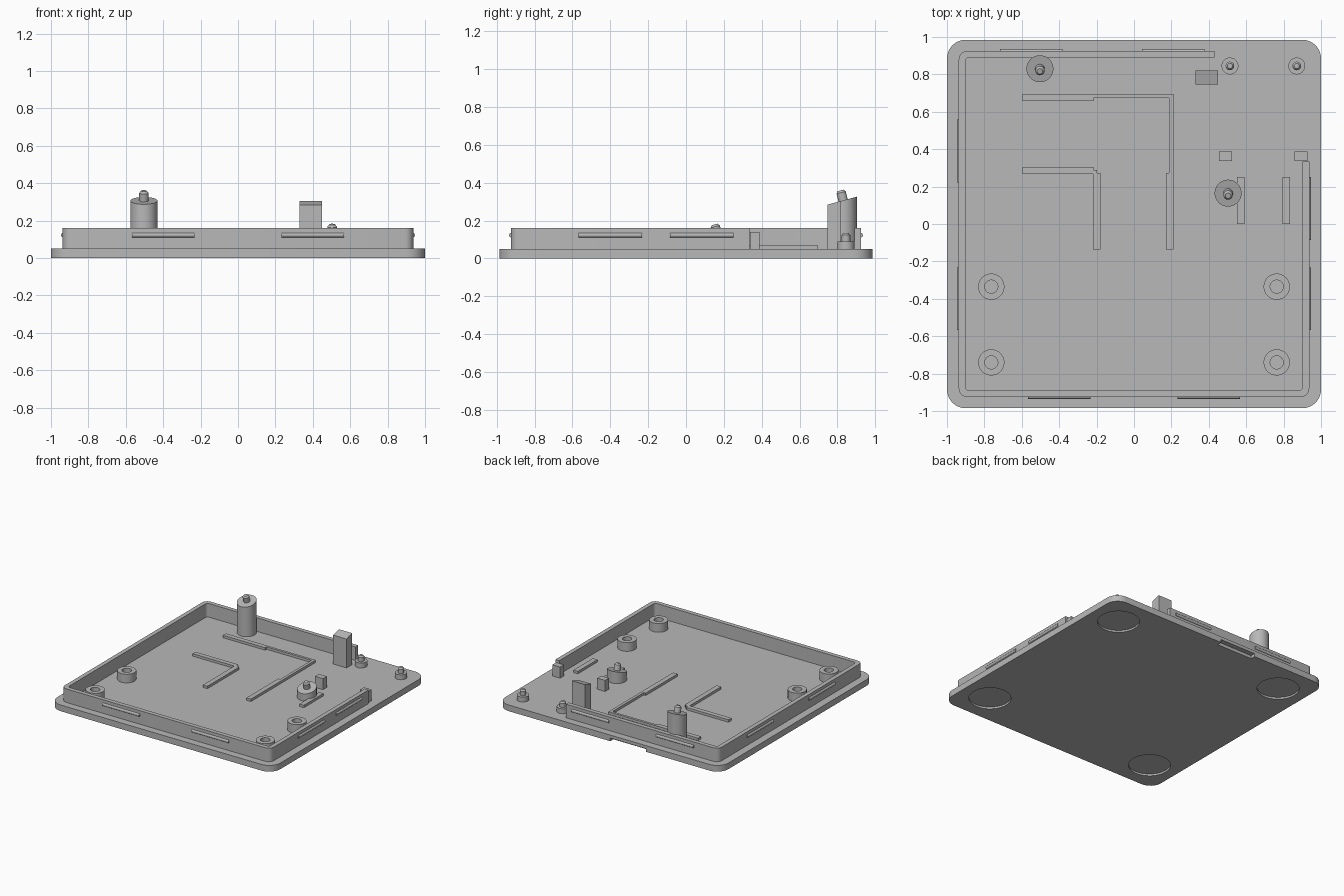
import bpy, bmesh
from math import sin, cos, pi, radians
from mathutils import Matrix, Vector

if "Cube" in bpy.data.objects:
    bpy.data.objects.remove(bpy.data.objects["Cube"], do_unlink=True)

grey = bpy.data.materials.new("matte grey")
grey.use_nodes = True
grey.diffuse_color = (0.48, 0.48, 0.48, 1)
grey.node_tree.nodes["Principled BSDF"].inputs["Base Color"].default_value = grey.diffuse_color

FLOOR = 0.05
SUNK = FLOOR - 0.004   # parts sink slightly into the plate
TILT = radians(15)


def slope(y):
    """Height of the tilted plane that trims the sloped supports."""
    return 0.285 + 0.27 * (y - 0.75)


def finish(name, bm):
    bmesh.ops.recalc_face_normals(bm, faces=bm.faces)
    mesh = bpy.data.meshes.new(name)
    bm.to_mesh(mesh)
    bm.free()
    obj = bpy.data.objects.new(name, mesh)
    bpy.context.collection.objects.link(obj)
    mesh.materials.append(grey)
    bpy.ops.object.select_all(action='DESELECT')
    obj.select_set(True)
    bpy.context.view_layer.objects.active = obj
    bpy.ops.object.shade_smooth_by_angle(angle=radians(35))
    return obj


def prism(name, outline, z0, z1):
    """Extrude an outline from z0 to z1; z1 may be a function of y."""
    bm = bmesh.new()
    face = bm.faces.new([bm.verts.new((x, y, z0)) for x, y in outline])
    new = bmesh.ops.extrude_face_region(bm, geom=[face])["geom"]
    for v in new:
        if isinstance(v, bmesh.types.BMVert):
            v.co.z = z1(v.co.y) if callable(z1) else z1
    return finish(name, bm)


def arc(cx, cy, r, a0, a1, n=8):
    angles = [radians(a0 + (a1 - a0) * i / n) for i in range(n + 1)]
    return [(cx + r * cos(a), cy + r * sin(a)) for a in angles]


def circle(cx, cy, r, n=40):
    return arc(cx, cy, r, 0, 360, n)[:-1]


def rect(x0, x1, y0, y1):
    return [(x0, y0), (x1, y0), (x1, y1), (x0, y1)]


def cut(target, cutter):
    cutter.hide_render = True
    mod = target.modifiers.new("cut", 'BOOLEAN')
    mod.operation, mod.solver, mod.object = 'DIFFERENCE', 'EXACT', cutter
    bpy.ops.object.select_all(action='DESELECT')
    target.select_set(True)
    bpy.context.view_layer.objects.active = target
    bpy.ops.object.modifier_apply(modifier=mod.name)
    bpy.data.objects.remove(cutter, do_unlink=True)


def pin(name, base, r, height, tilt=0.0):
    """Short shaft with a tapered tip."""
    bm = bmesh.new()
    turn = Matrix.Translation(base) @ Matrix.Rotation(tilt, 4, 'X')
    tip = 0.012
    for r1, r2, z0, z1 in ((r, r, 0, height - tip), (r, r * 0.6, height - tip, height)):
        bmesh.ops.create_cone(bm, cap_ends=True, segments=24, radius1=r1, radius2=r2, depth=z1 - z0,
                              matrix=turn @ Matrix.Translation((0, 0, (z0 + z1) / 2)))
    return finish(name, bm)


# Base plate with rounded corners
W, D, R = 1.0, 0.985, 0.1
plate = prism("base_plate",
              arc(W - R, D - R, R, 0, 90) + arc(R - W, D - R, R, 90, 180)
              + arc(R - W, R - D, R, 180, 270) + arc(W - R, R - D, R, 270, 360), 0, FLOOR)

# Round foot recesses underneath and a finger notch in the back edge
for sx in (-1, 1):
    for sy in (-1, 1):
        cut(plate, prism("foot_cutter", circle(sx * 0.765, sy * 0.735, 0.155, 48), -0.1, 0.015))
cut(plate, prism("notch_cutter", rect(-0.33, -0.01, D - 0.04, D + 0.1), -0.1, 0.025))
bpy.ops.object.shade_smooth_by_angle(angle=radians(35))

# Rim wall, open at the back right corner
X, Y, T, r = 0.937, 0.925, 0.035, 0.045
ri = r - T + 0.012
xi, yi = X - T, Y - T
outer = ([(0.43, Y)] + arc(r - X, Y - r, r, 90, 180, 6) + arc(r - X, r - Y, r, 180, 270, 6)
         + arc(X - r, r - Y, r, 270, 360, 6) + [(X, 0.335)])
inner = ([(0.43, yi)] + arc(ri - xi, yi - ri, ri, 90, 180, 6) + arc(ri - xi, ri - yi, ri, 180, 270, 6)
         + arc(xi - ri, ri - yi, ri, 270, 360, 6) + [(xi, 0.335)])
prism("rim_wall", outer + inner[::-1], SUNK, 0.16)


# Rounded snap ridges on the outside of the rim
def ridge(name, centre, axis):
    bm = bmesh.new()
    bmesh.ops.create_cone(bm, cap_ends=True, segments=16, radius1=0.0125, radius2=0.0125, depth=0.335,
                          matrix=Matrix.Translation(centre) @ Matrix.Rotation(pi / 2, 4, axis))
    finish(name, bm)


IN = 0.003
for x in (-0.4, 0.4):
    ridge("front_ridge", (x, IN - Y, 0.123), 'Y')
for x in (-0.55, 0.21):
    ridge("back_ridge", (x, Y - IN, 0.123), 'Y')
for y in (-0.4, 0.39):
    ridge("minus_x_ridge", (IN - X, y, 0.123), 'X')
for y in (-0.4, 0.083):
    ridge("plus_x_ridge", (X - IN, y, 0.123), 'X')

# Hollow screw bosses at the front
for sx in (-1, 1):
    for y in (-0.335, -0.74):
        boss = prism("screw_boss", circle(sx * 0.763, y, 0.07), SUNK, 0.12)
        cut(boss, prism("boss_cutter", circle(sx * 0.763, y, 0.035), FLOOR + 0.002, 0.2))
        bpy.ops.object.shade_smooth_by_angle(angle=radians(35))

# Slope-topped posts with tilted pins
for x, y in ((-0.503, 0.83), (0.503, 0.165)):
    prism("sloped_post", circle(x, y, 0.072), SUNK, slope)
    pin("post_pin", Vector((x, y + 0.003, slope(y) - 0.01)), 0.025, 0.065, TILT)

# Stepped pegs at the back right
for x in (0.513, 0.87):
    prism("peg_base", circle(x, 0.845, 0.045), SUNK, 0.09)
    pin("peg_pin", Vector((x, 0.845, 0.085)), 0.023, 0.05)

# Support block with a sloped top, and two small blocks
prism("support_block", rect(0.33, 0.45, 0.747, 0.82), SUNK, slope)
for x in (0.49, 0.893):
    prism("small_block", rect(x - 0.035, x + 0.035, 0.338, 0.387), SUNK, 0.14)

# Low ribs
for x in (0.57, 0.815):
    prism("low_rib", rect(x - 0.02, x + 0.02, 0, 0.25), SUNK, 0.07)

# L-shaped guide rails
prism("outer_guide_rail",
      [(-0.595, 0.695), (0.21, 0.695), (0.21, -0.135), (0.17, -0.135), (0.17, 0.273), (0.187, 0.273),
       (0.187, 0.675), (-0.217, 0.675), (-0.217, 0.657), (-0.595, 0.657)], SUNK, 0.07)
prism("inner_guide_rail",
      [(-0.595, 0.305), (-0.217, 0.305), (-0.217, 0.29), (-0.197, 0.29), (-0.197, 0.273), (-0.18, 0.273),
       (-0.18, -0.135), (-0.22, -0.135), (-0.22, 0.267), (-0.595, 0.267)], SUNK, 0.07)
